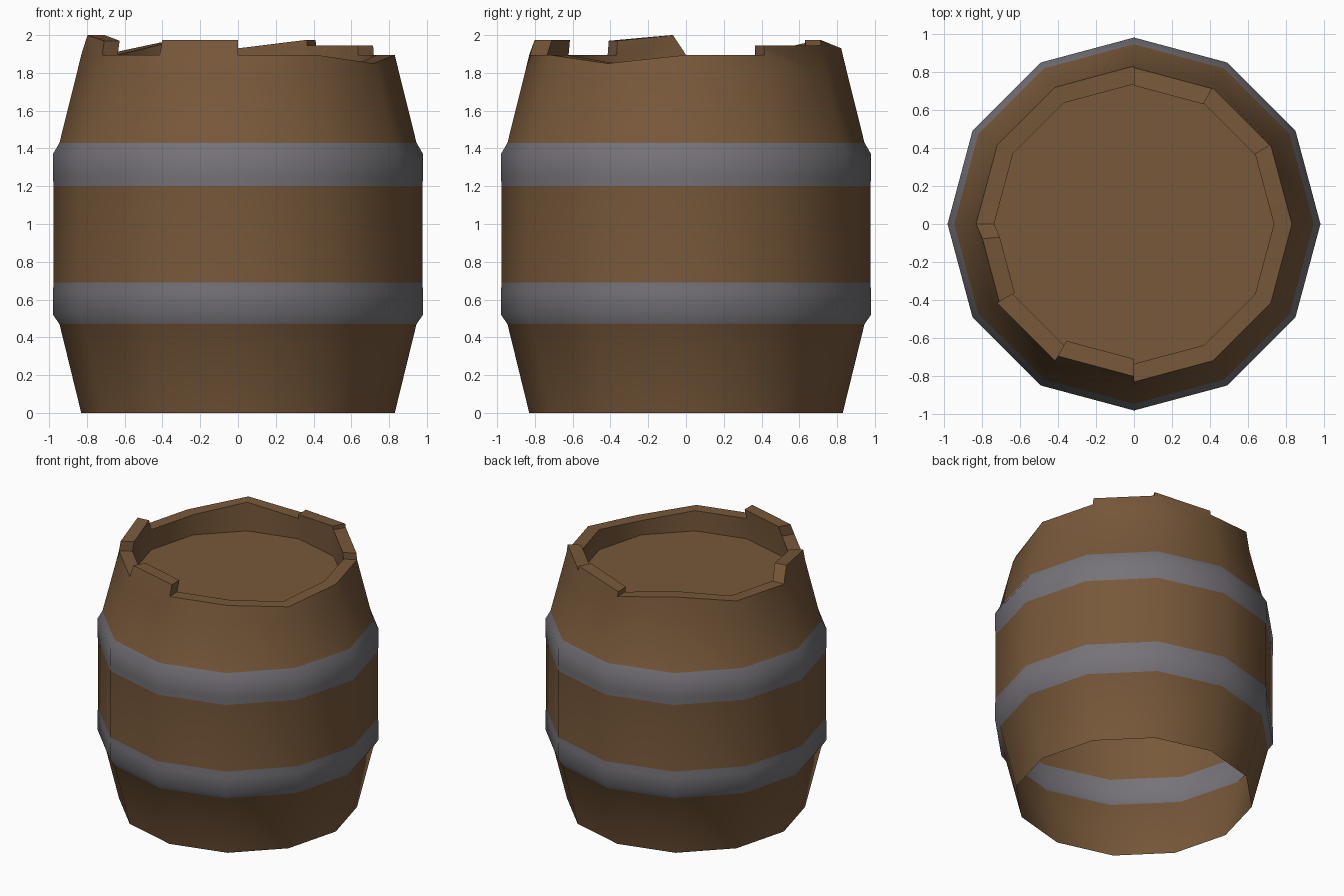
import bpy, bmesh, math
from mathutils import Vector

if "Cube" in bpy.data.objects:
    bpy.data.objects.remove(bpy.data.objects["Cube"])

N = 12


def material(name, rgb):
    m = bpy.data.materials.new(name)
    m.diffuse_color = (*rgb, 1)
    m.use_nodes = True
    m.node_tree.nodes["Principled BSDF"].inputs["Base Color"].default_value = m.diffuse_color
    return m


wood = material("brown_wood", (0.185, 0.098, 0.042))
iron = material("grey_iron", (0.18, 0.172, 0.19))


def pt(r, k, z):
    a = 2 * math.pi * k / N
    return Vector((r * math.cos(a), r * math.sin(a), z))


def finish(name, bm, mats):
    me = bpy.data.meshes.new(name)
    bm.to_mesh(me)
    bm.free()
    for m in mats:
        me.materials.append(m)
    ob = bpy.data.objects.new(name, me)
    bpy.context.collection.objects.link(ob)
    bpy.ops.object.select_all(action='DESELECT')
    ob.select_set(True)
    bpy.context.view_layer.objects.active = ob
    bpy.ops.object.shade_smooth_by_angle(angle=math.radians(38))
    return ob


bm = bmesh.new()


def face(pts, mat=0):
    f = bm.faces.new([bm.verts.new(p) for p in pts])
    f.material_index = mat


# Barrel wall, open underneath, with the two hoops as grey rings
profile = [(.83, 0), (.945, .47), (.98, .52), (.98, .64), (.976, .69),
           (.976, 1.2), (.98, 1.25), (.98, 1.37), (.945, 1.43), (.853, 1.80)]
for (r0, z0), (r1, z1) in zip(profile, profile[1:]):
    mid = (z0 + z1) / 2
    hoop = 1 if .47 < mid < .69 or 1.2 < mid < 1.43 else 0
    for k in range(N):
        face([pt(r0, k, z0), pt(r0, k + 1, z0), pt(r1, k + 1, z1), pt(r1, k, z1)], hoop)

# Broken rim: start height, end height, inward lean, start inset of each stave
LOW, LID = 1.895, 1.74
staves = [(LOW, LOW, 1, 0), (1.945, 1.945, .995, 0), (1.975, 1.93, .99, 0),
          (LOW, 1.96, 1, 0), (1.96, LOW, 1, 0), (LOW, LOW, 1, 0),
          (2.0, 1.97, .985, .19), (LOW, LOW, 1, 0), (1.975, 1.975, .965, 0),
          (LOW, LOW, 1, 0), (LOW, 1.85, 1, 0), (1.85, LOW, 1, 0)]


def tops(k, r):
    h0, h1, lean, inset = staves[k % N]
    a, b = pt(r * lean, k, h0), pt(r * lean, k + 1, h1)
    if inset:
        z = a.z
        a = a.lerp(b, inset)
        a.z = z
    return a, b


for k in range(N):
    for r_top, r_base, z_base in ((.83, .853, 1.80), (.735, .735, LID)):
        a, b = tops(k, r_top)
        before, after = tops(k - 1, r_top)[1], tops(k + 1, r_top)[0]
        loop = [pt(r_base, k, z_base), pt(r_base, k + 1, z_base)]
        if after.z < b.z - .01:
            loop.append(after)
        loop += [b, a]
        if before.z < a.z - .01:
            loop.append(before)
        face(loop if z_base > LID else loop[::-1])
    (ao, bo), (ai, bi) = tops(k, .83), tops(k, .735)
    face([ao, bo, bi, ai])
    # Broken end between neighbouring staves
    no, ni = tops(k + 1, .83)[0], tops(k + 1, .735)[0]
    if abs(no.z - bo.z) > .01:
        face([bo, no, ni, bi])
bmesh.ops.remove_doubles(bm, verts=bm.verts, dist=.0005)
bmesh.ops.recalc_face_normals(bm, faces=bm.faces)
finish("barrel_body", bm, [wood, iron])

# Sunken lid
bm = bmesh.new()
face([pt(.735, k, LID) for k in range(N)])
finish("barrel_lid", bm, [wood])
